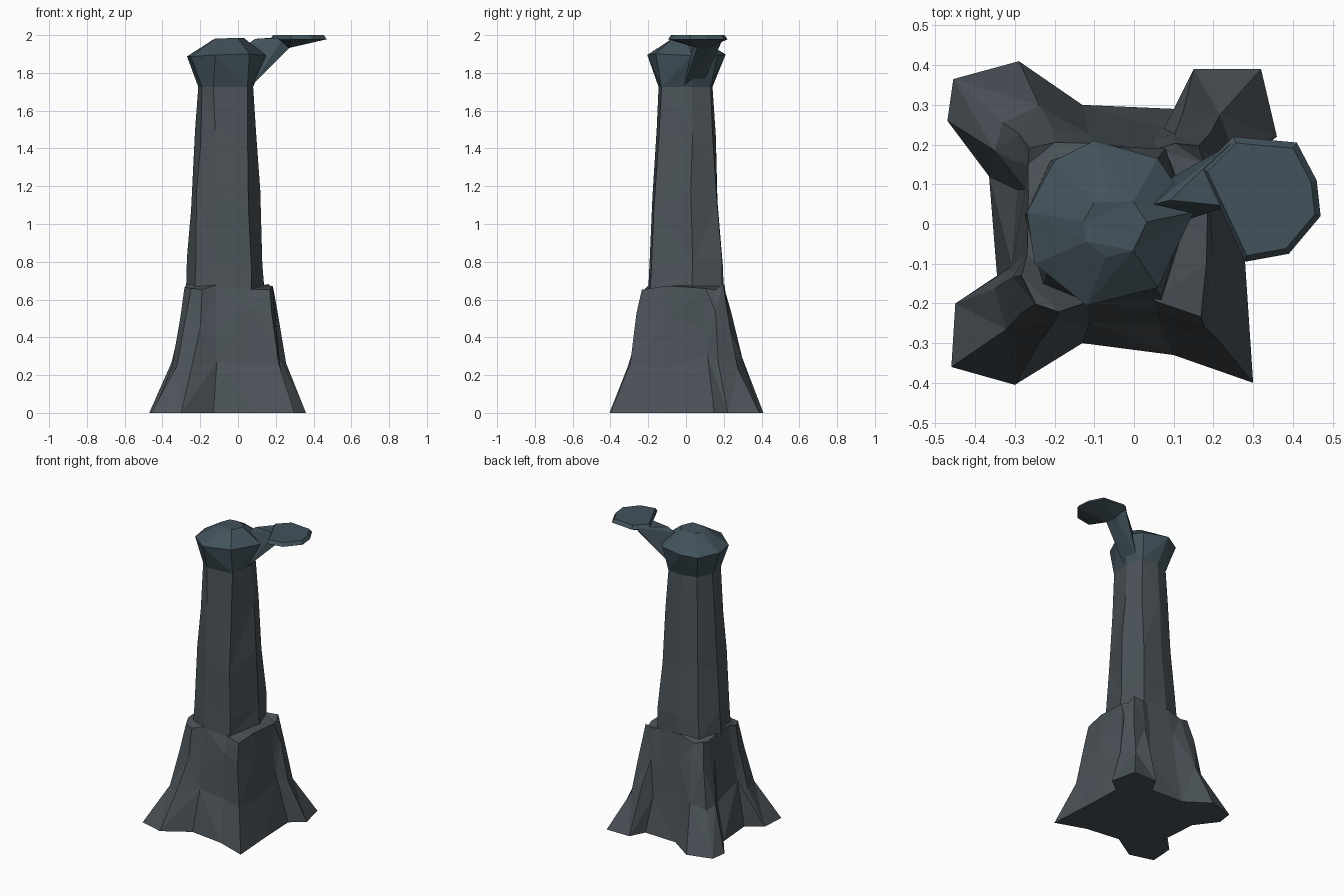
import bpy, bmesh, random
from mathutils import Vector

if "Cube" in bpy.data.objects:
    bpy.data.objects.remove(bpy.data.objects["Cube"])

random.seed(4)


def material(name, rgb):
    m = bpy.data.materials.new(name)
    m.diffuse_color = (*rgb, 1)
    m.use_nodes = True
    m.node_tree.nodes["Principled BSDF"].inputs["Base Color"].default_value = m.diffuse_color
    return m


ROCK = material("dark_rock", (0.070, 0.085, 0.097))
BLUE = material("blue_rock", (0.055, 0.085, 0.105))


def finish(name, bm, mat):
    bmesh.ops.recalc_face_normals(bm, faces=bm.faces)
    me = bpy.data.meshes.new(name)
    bm.to_mesh(me)
    bm.free()
    ob = bpy.data.objects.new(name, me)
    bpy.context.collection.objects.link(ob)
    me.materials.append(mat)
    return ob


def blend(a, b, t, z, jitter=0.0, jz=0.0):
    """Ring of points between two outlines, roughened a little."""
    r = random.uniform
    return [Vector((p[0] + (q[0] - p[0]) * t + r(-jitter, jitter),
                    p[1] + (q[1] - p[1]) * t + r(-jitter, jitter),
                    z + r(-jz, jz))) for p, q in zip(a, b)]


def loft(name, rings, mat):
    """Skin rings with triangles so each facet stays flat."""
    bm = bmesh.new()
    vs = [[bm.verts.new(p) for p in ring] for ring in rings]
    n = len(vs[0])
    for k, (lo, hi) in enumerate(zip(vs, vs[1:])):
        for i in range(n):
            j = (i + 1) % n
            if (i + k) % 2:
                bm.faces.new((lo[i], lo[j], hi[j]))
                bm.faces.new((lo[i], hi[j], hi[i]))
            else:
                bm.faces.new((lo[i], lo[j], hi[i]))
                bm.faces.new((lo[j], hi[j], hi[i]))
    caps = [bm.faces.new(vs[0][::-1]), bm.faces.new(vs[-1])]
    bmesh.ops.triangulate(bm, faces=caps)
    return finish(name, bm, mat)


def hull(name, pts, mat):
    bm = bmesh.new()
    for p in pts:
        bm.verts.new(p)
    res = bmesh.ops.convex_hull(bm, input=bm.verts)
    bmesh.ops.delete(bm, geom=list({v for v in res["geom_interior"] + res["geom_unused"]
                                    if isinstance(v, bmesh.types.BMVert)}), context="VERTS")
    return finish(name, bm, mat)


# Flared base with four corner buttresses: foot outline blends to shoulder outline
foot = [(-.13, -.30), (.10, -.33), (.30, -.40), (.28, -.10), (.27, .15),
        (.36, .22), (.32, .39), (.15, .39), (.10, .29), (-.13, .30),
        (-.29, .41), (-.455, .365), (-.47, .26), (-.365, .12), (-.345, -.13),
        (-.45, -.20), (-.46, -.36), (-.30, -.405)]
shoulder = [(-.12, -.20), (.05, -.195), (.165, -.235), (.185, -.10), (.185, .10),
            (.18, .15), (.16, .20), (.10, .20), (.05, .19), (-.10, .20),
            (-.20, .205), (-.26, .19), (-.27, .15), (-.265, .07), (-.265, -.08),
            (-.28, -.13), (-.25, -.20), (-.19, -.225)]
loft("flared_base", [
    blend(foot, shoulder, 0, 0),
    blend(foot, shoulder, .60, .28, .012, .05),
    blend(foot, shoulder, .83, .50, .012, .05),
    blend(foot, shoulder, 1, .67, .004, .02)], ROCK)

# Tapered column
col_low = [(-.11, -.20), (.07, -.19), (.14, .03), (.08, .19),
           (-.09, .20), (-.21, .16), (-.275, .02), (-.23, -.15)]
col_top = [(-.13, -.145), (.05, -.13), (.08, .03), (.04, .13),
           (-.07, .14), (-.16, .11), (-.21, .02), (-.19, -.10)]
loft("column", [
    blend(col_low, col_top, 0, .65),
    blend(col_low, col_top, .12, .80, .008, .04),
    blend(col_low, col_top, .45, 1.13, .008, .06),
    blend(col_low, col_top, .75, 1.45, .006, .06),
    blend(col_low, col_top, 1, 1.73)], ROCK)

# Wide faceted head on the column
brim = [(-.12, -.205), (.06, -.16), (.15, .03), (.06, .165),
        (-.10, .21), (-.20, .16), (-.27, .03), (-.25, -.10)]
crown = [(-.04, -.01)] * 8
loft("head", [
    blend(col_top, brim, 0, 1.725),
    blend(brim, crown, 0, 1.89, 0, .012),
    blend(brim, crown, .62, 1.98, 0, .006)], BLUE)

# Narrow neck reaching out of the head to the side
hull("neck", [(.05, .05, 1.95), (.09, .06, 1.98), (.07, -.01, 1.73), (.05, .09, 1.75),
              (.24, .045, 1.985), (.24, .20, 1.99), (.27, .06, 1.93), (.26, .14, 1.935)], BLUE)

# Overhanging slab
rim = [(.17, .14), (.25, .22), (.41, .205), (.46, .11),
       (.47, .02), (.39, -.075), (.28, -.095), (.22, .04)]
hull("slab", [(x, y, 1.978) for x, y in rim] +
     [(.32 + (x - .32) * .9, .06 + (y - .06) * .9, 2.0) for x, y in rim] +
     [(.27, .06, 1.932), (.27, .13, 1.937)], BLUE)
